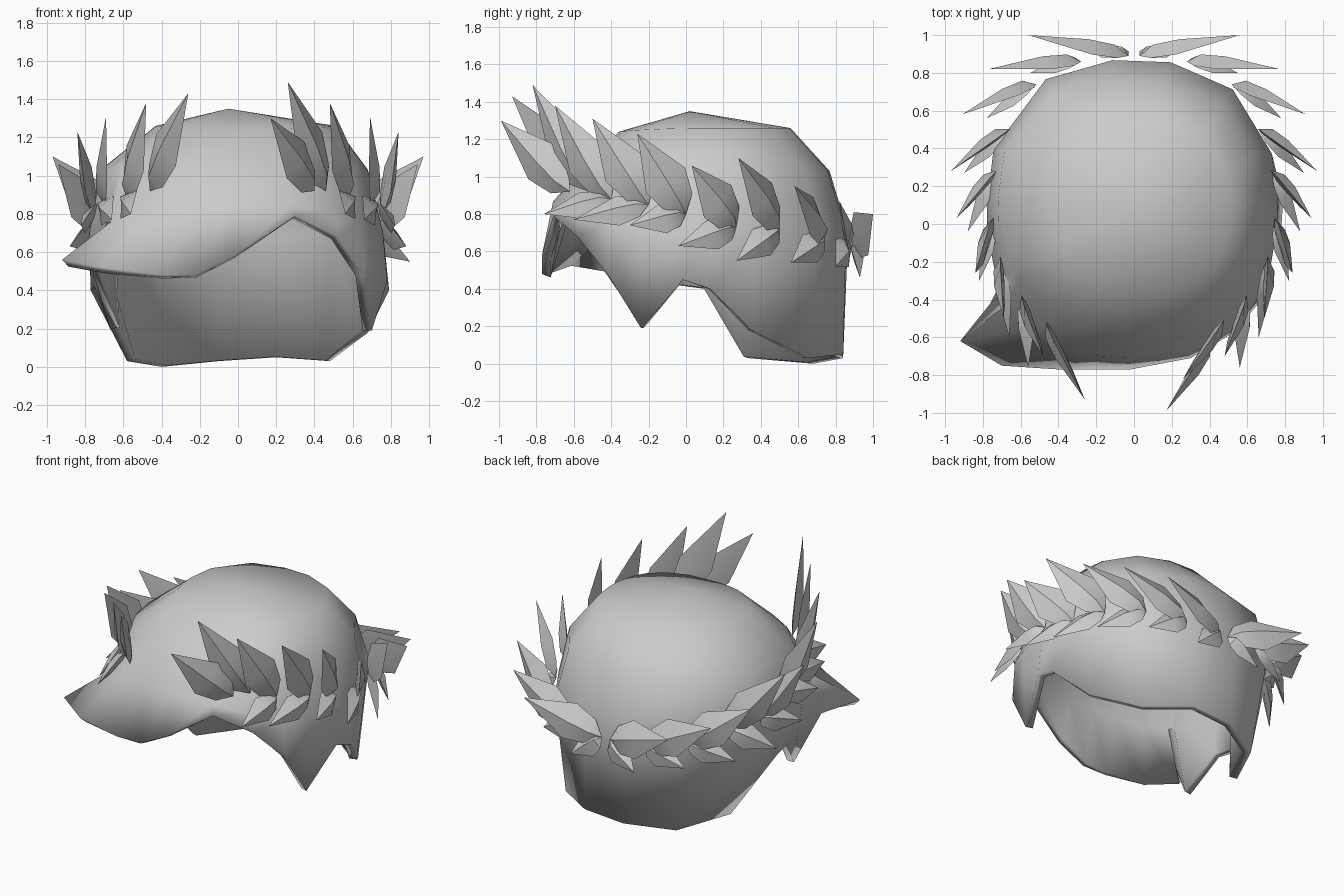
import bpy, bmesh, math
from mathutils import Vector

if "Cube" in bpy.data.objects:
    bpy.data.objects.remove(bpy.data.objects["Cube"])

grey = bpy.data.materials.new("plain_grey")
grey.use_nodes = True
grey.diffuse_color = (0.6, 0.6, 0.6, 1)
grey.node_tree.nodes["Principled BSDF"].inputs["Base Color"].default_value = (0.6, 0.6, 0.6, 1)


def make_object(name, bm, angle):
    bmesh.ops.recalc_face_normals(bm, faces=bm.faces)
    mesh = bpy.data.meshes.new(name)
    bm.to_mesh(mesh)
    bm.free()
    mesh.materials.append(grey)
    obj = bpy.data.objects.new(name, mesh)
    bpy.context.collection.objects.link(obj)
    bpy.ops.object.select_all(action="DESELECT")
    obj.select_set(True)
    bpy.context.view_layer.objects.active = obj
    bpy.ops.object.shade_smooth_by_angle(angle=math.radians(angle))
    return obj


# Hairline: fringe, left sideburn, nape, right sideburn, swept fringe tip
hairline = [
    (-.02, -.77, .58), (.3, -.71, .79), (.52, -.58, .68), (.66, -.42, .48),
    (.7, -.24, .19), (.78, -.02, .45), (.79, .13, .4), (.68, .35, .18),
    (.48, .65, .03), (.2, .84, .05), (-.1, .84, .03), (-.4, .68, 0),
    (-.58, .33, .03), (-.77, .1, .4), (-.75, -.05, .42), (-.67, -.24, .2),
    (-.76, -.42, .5), (-.92, -.62, .56), (-.7, -.75, .52), (-.4, -.77, .48),
    (-.22, -.77, .48)]

# Rounded rings above it: centre x, centre y, half width, half depth, height, front lift
rings = [(-.01, .08, .77, .79, .7, .17), (-.02, .12, .7, .65, 1.03, .03),
         (.04, .1, .47, .46, 1.26, -.02)]


def ring_point(ring, rim):
    cx, cy, rx, ry, z, lift = ring
    a = math.atan2((rim[1] - .08) / .79, rim[0] / .77)
    c, s = math.cos(a), math.sin(a)
    r = (abs(c) ** 2.4 + abs(s) ** 2.4) ** (-1 / 2.4)
    return (cx + rx * r * c, cy + ry * r * s, z + lift * max(0, -s) ** 2)


bm = bmesh.new()
loops = [[bm.verts.new(p) for p in hairline]]
for ring in rings:
    loops.append([bm.verts.new(ring_point(ring, p)) for p in hairline])
count = len(hairline)
for low, high in zip(loops, loops[1:]):
    for i in range(count):
        j = (i + 1) % count
        bm.faces.new((low[i], low[j], high[j], high[i]))
crown = bm.verts.new((-.05, .02, 1.35))
for i in range(count):
    bm.faces.new((loops[-1][i], loops[-1][(i + 1) % count], crown))
hair = make_object("hair_cap", bm, 50)
shell = hair.modifiers.new("thickness", "SOLIDIFY")
shell.thickness = .05
shell.offset = -1

# Wreath: stem positions from the nape to the forehead, with leaf tips
stem = [(.03, .89, .62), (.28, .86, .64), (.52, .74, .67), (.66, .5, .72),
        (.73, .27, .73), (.74, 0, .8), (.7, -.2, .85), (.58, -.4, .88),
        (.46, -.52, .92), (.4, -.62, .92)]
upper_tips = [(.56, 1, .8), (.77, .82, .87), (.91, .58, .95), (.97, .28, 1.1),
              (.94, .03, 1.06), (.84, -.26, 1.23), (.69, -.5, 1.31), (.48, -.7, 1.38)]
left_front = [(.26, -.82, 1.49), (.17, -.99, 1.3)]
right_front = [(.26, -.93, 1.43)]
lower_tips = [(.25, .93, .46), (.55, .8, .52), (.78, .56, .54), (.9, .27, .55),
              (.88, -.04, .63), (.82, -.3, .74), (.66, -.6, .77), (.56, -.76, .8)]


def add_leaf(bm, base, tip, width, side):
    # Pointed leaf with a raised midrib and a shallow back
    base, tip = Vector(base), Vector(tip)
    along = tip - base
    out = Vector((base.x, base.y - .05, 0)).normalized() + Vector((0, 0, .35))
    across = out.cross(along).normalized()
    out = along.cross(across).normalized()

    def vert(t, w, h):
        p = base + along * t + across * w * width + out * h
        return bm.verts.new((p.x * side, p.y, p.z))

    root, point = vert(0, 0, 0), vert(1, 0, 0)
    edges = [[vert(.15, s * .7, 0), vert(.42, s, 0)] for s in (-1, 1)]
    ridges = [[vert(.15, 0, h), vert(.42, 0, h)] for h in (.045, -.01)]
    for e in edges:
        for r in ridges:
            bm.faces.new((root, e[0], r[0]))
            bm.faces.new((e[0], e[1], r[1], r[0]))
            bm.faces.new((e[1], point, r[1]))


for name, side, front in (("left", 1, left_front), ("right", -1, right_front)):
    bm = bmesh.new()
    for base, tip in zip(stem, upper_tips + front):
        add_leaf(bm, base, tip, .125, side)
    make_object(name + "_upper_leaves", bm, 35)
    bm = bmesh.new()
    for base, tip in zip(stem, lower_tips):
        add_leaf(bm, base, tip, .085, side)
    make_object(name + "_lower_leaves", bm, 35)
